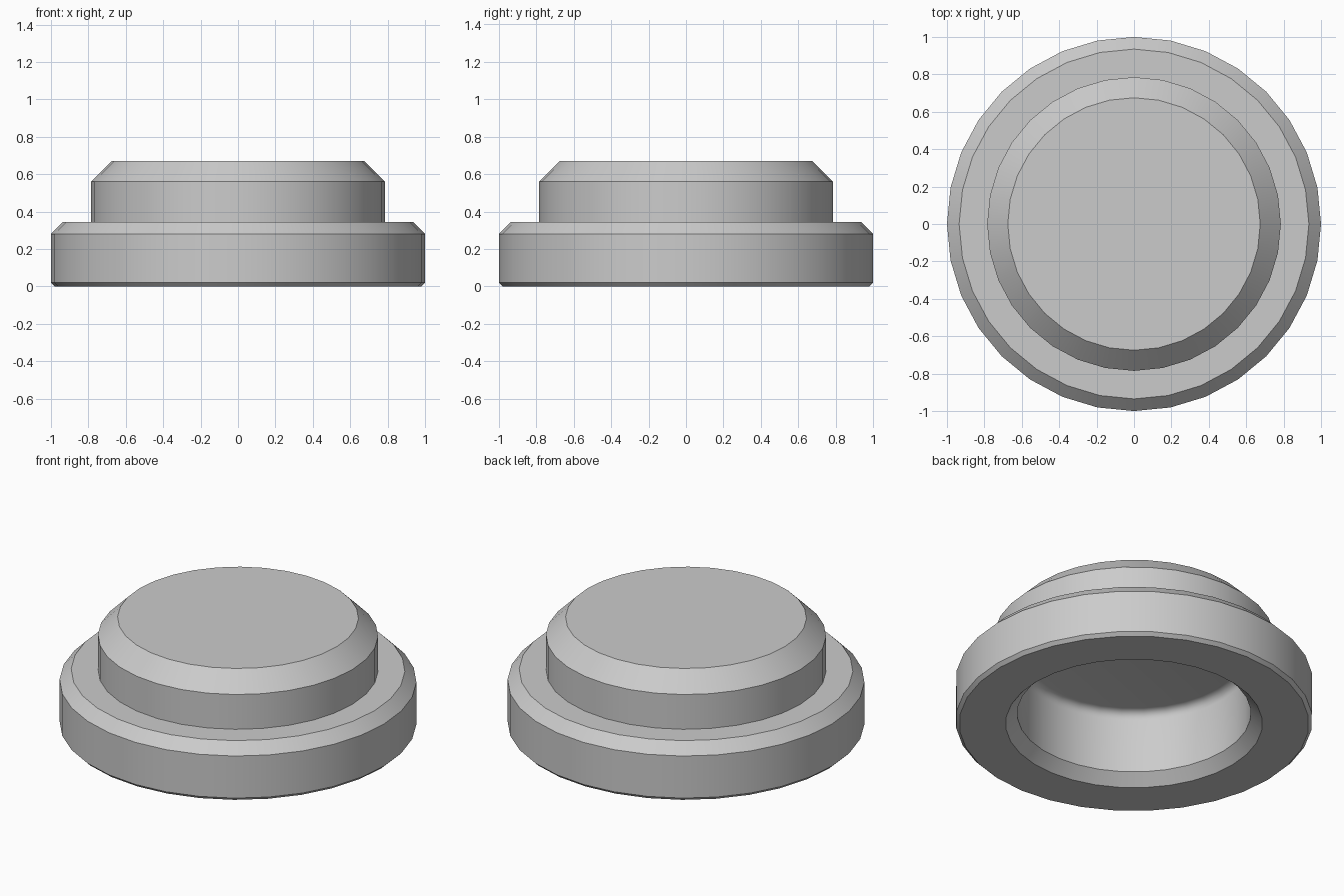
import bpy, bmesh, math

cube = bpy.data.objects.get("Cube")
if cube:
    bpy.data.objects.remove(cube, do_unlink=True)

SEGMENTS = 32

grey = bpy.data.materials.new("plain grey")
grey.use_nodes = True
colour = (0.6, 0.6, 0.6, 1)
grey.diffuse_color = colour
grey.node_tree.nodes["Principled BSDF"].inputs["Base Color"].default_value = colour


def lathe(name, profile):
    """Revolve a closed (radius, height) profile around z."""
    bm = bmesh.new()
    verts = [bm.verts.new((r, 0, z)) for r, z in profile]
    edges = [bm.edges.new(pair) for pair in zip(verts, verts[1:])]
    bmesh.ops.spin(bm, geom=verts + edges, cent=(0, 0, 0), axis=(0, 0, 1),
                   angle=math.tau, steps=SEGMENTS, use_merge=True)
    bmesh.ops.remove_doubles(bm, verts=bm.verts, dist=1e-4)
    bmesh.ops.recalc_face_normals(bm, faces=bm.faces)
    mesh = bpy.data.meshes.new(name)
    bm.to_mesh(mesh)
    bm.free()
    mesh.materials.append(grey)
    obj = bpy.data.objects.new(name, mesh)
    bpy.context.collection.objects.link(obj)
    bpy.ops.object.select_all(action="DESELECT")
    obj.select_set(True)
    bpy.context.view_layer.objects.active = obj
    bpy.ops.object.shade_smooth_by_angle(angle=math.radians(25))
    return obj


# Outside: crown with chamfer, flange with chamfer, slightly bevelled foot
outside = [(0, 0.67), (0.675, 0.67), (0.785, 0.56), (0.785, 0.345),
           (0.935, 0.345), (1, 0.28), (1, 0.02), (0.98, 0)]

# Inside: chamfered mouth, straight wall, filleted ceiling
fillet, bore, ceiling = 0.05, 0.655, 0.45
inside = [(0.72, 0), (bore, 0.065)]
for i in range(5):
    a = math.radians(90) * i / 4
    inside.append((bore - fillet * (1 - math.cos(a)),
                   ceiling - fillet * (1 - math.sin(a))))
inside.append((0, ceiling))

lathe("stepped_cap", outside + inside)
